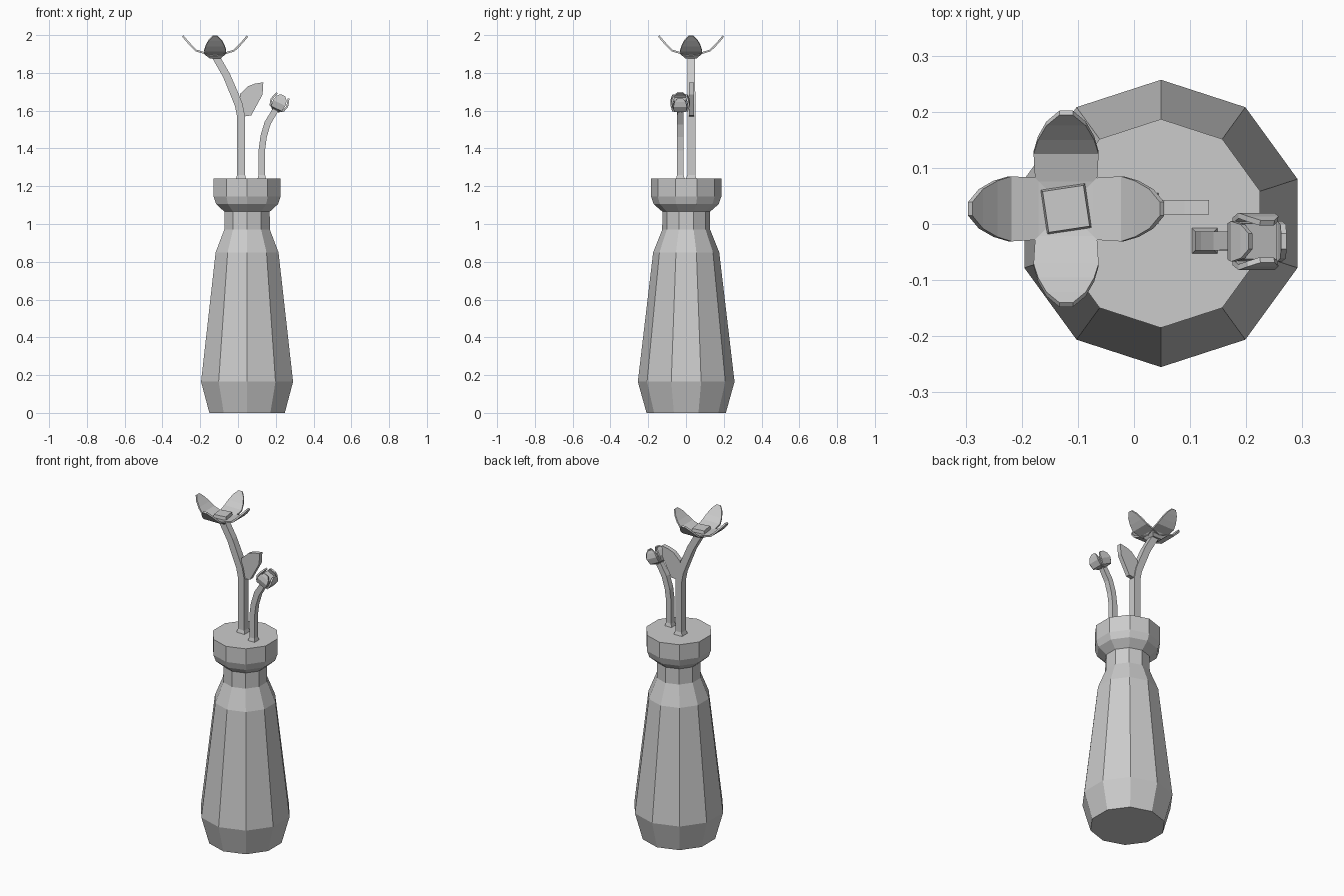
import bpy, bmesh, math
from mathutils import Matrix, Vector

if "Cube" in bpy.data.objects:
    bpy.data.objects.remove(bpy.data.objects["Cube"])


def make(name, verts, faces, thickness=0):
    me = bpy.data.meshes.new(name)
    me.from_pydata([tuple(v) for v in verts], [], faces)
    bm = bmesh.new()
    bm.from_mesh(me)
    bmesh.ops.recalc_face_normals(bm, faces=bm.faces)
    bm.to_mesh(me)
    bm.free()
    ob = bpy.data.objects.new(name, me)
    bpy.context.collection.objects.link(ob)
    if thickness:
        m = ob.modifiers.new("thickness", 'SOLIDIFY')
        m.thickness = thickness
        m.offset = 0
    return ob


def loft(name, rings):
    """Closed skin through rings of equal vertex count."""
    n = len(rings[0])
    verts = [v for r in rings for v in r]
    faces = [(i * n + j, i * n + (j + 1) % n, (i + 1) * n + (j + 1) % n, (i + 1) * n + j)
             for i in range(len(rings) - 1) for j in range(n)]
    faces += [tuple(range(n)), tuple(range(len(verts) - n, len(verts)))]
    return make(name, verts, faces)


def ring(n, r, z, start=math.pi / 2, c=(0, 0)):
    return [Vector((c[0] + r * math.cos(start + i * math.tau / n),
                    c[1] + r * math.sin(start + i * math.tau / n), z)) for i in range(n)]


def stem(name, path, y):
    """Square stem bending in the xz plane; path points are x, z, half width."""
    rings = []
    for i, (x, z, h) in enumerate(path):
        a, b = path[max(i - 1, 0)], path[min(i + 1, len(path) - 1)]
        t = Vector((b[0] - a[0], 0, b[1] - a[1])).normalized()
        s = Vector((t.z, 0, -t.x))
        rings.append([Vector((x, y, z)) + s * h * p + Vector((0, h * q, 0))
                      for p, q in ((1, 1), (-1, 1), (-1, -1), (1, -1))])
    return loft(name, rings)


def petals(name, rows, mat, thickness):
    """Four petals; rows are distance out, height, half width."""
    for k in range(4):
        m = mat @ Matrix.Rotation(k * math.pi / 2, 4, 'Z')
        verts = [m @ Vector((d, s * w, z)) for d, z, w in rows for s in (-1, 0, 1)]
        faces = [(i * 3 + j, i * 3 + j + 1, i * 3 + j + 4, i * 3 + j + 3)
                 for i in range(len(rows) - 1) for j in range(2)]
        make(f"{name}_{k + 1}", verts, faces, thickness)


# Ten-sided vase
profile = [(0.21, 0), (0.256, 0.165), (0.175, 0.85), (0.127, 0.97), (0.126, 1.065),
           (0.172, 1.105), (0.186, 1.145), (0.186, 1.24)]
loft("vase", [ring(10, r, z, c=(0.048, 0.001)) for r, z in profile])

# Stems
stem("tall_stem", [(0.016, 1.235, 0.029), (0.016, 1.26, 0.021), (0.016, 1.57, 0.021),
                   (0.004, 1.63, 0.021), (-0.02, 1.69, 0.021), (-0.06, 1.785, 0.02),
                   (-0.12, 1.89, 0.02)], 0.028)
stem("short_stem", [(0.126, 1.235, 0.024), (0.126, 1.26, 0.017), (0.126, 1.39, 0.017),
                    (0.136, 1.465, 0.017), (0.157, 1.535, 0.017), (0.202, 1.61, 0.016)], -0.03)

# Leaf
outline = [(0.01, 1.66), (0.012, 1.69), (0.055, 1.73), (0.09, 1.743), (0.134, 1.75),
           (0.13, 1.685), (0.10, 1.63), (0.07, 1.575), (0.036, 1.57), (0.022, 1.62)]
make("leaf", [(x, 0.03, z) for x, z in outline], [tuple(range(len(outline)))], 0.026)

# Open flower
C = (-0.121, 0.027)
petals("flower_petal", [(0, 1.893, 0.045), (0.05, 1.903, 0.055), (0.10, 1.918, 0.058),
                        (0.126, 1.943, 0.05), (0.152, 1.972, 0.035), (0.171, 1.995, 0.012)],
       Matrix.Translation((C[0], C[1], 0)), 0.01)
Q = math.pi / 4
loft("flower_base", [ring(4, 0.042, 1.876, Q, C), ring(4, 0.076, 1.90, Q, C)])
loft("flower_centre", [ring(4, 0.06, 1.89, Q + 0.15, C), ring(4, 0.052, 1.925, Q + 0.15, C)])

# Closed bud, leaning with its stem
M = Matrix.Translation((0.2, -0.031, 1.603)) @ Matrix.Rotation(math.radians(26), 4, 'Y')
petals("bud_petal", [(0, 0, 0.02), (0.038, 0.012, 0.032), (0.046, 0.042, 0.036),
                     (0.040, 0.068, 0.03), (0.033, 0.085, 0.014)], M, 0.01)
core = loft("bud_core", [ring(4, 0.03, 0, Q), ring(4, 0.05, 0.015, Q), ring(4, 0.045, 0.06, Q)])
core.matrix_world = M
